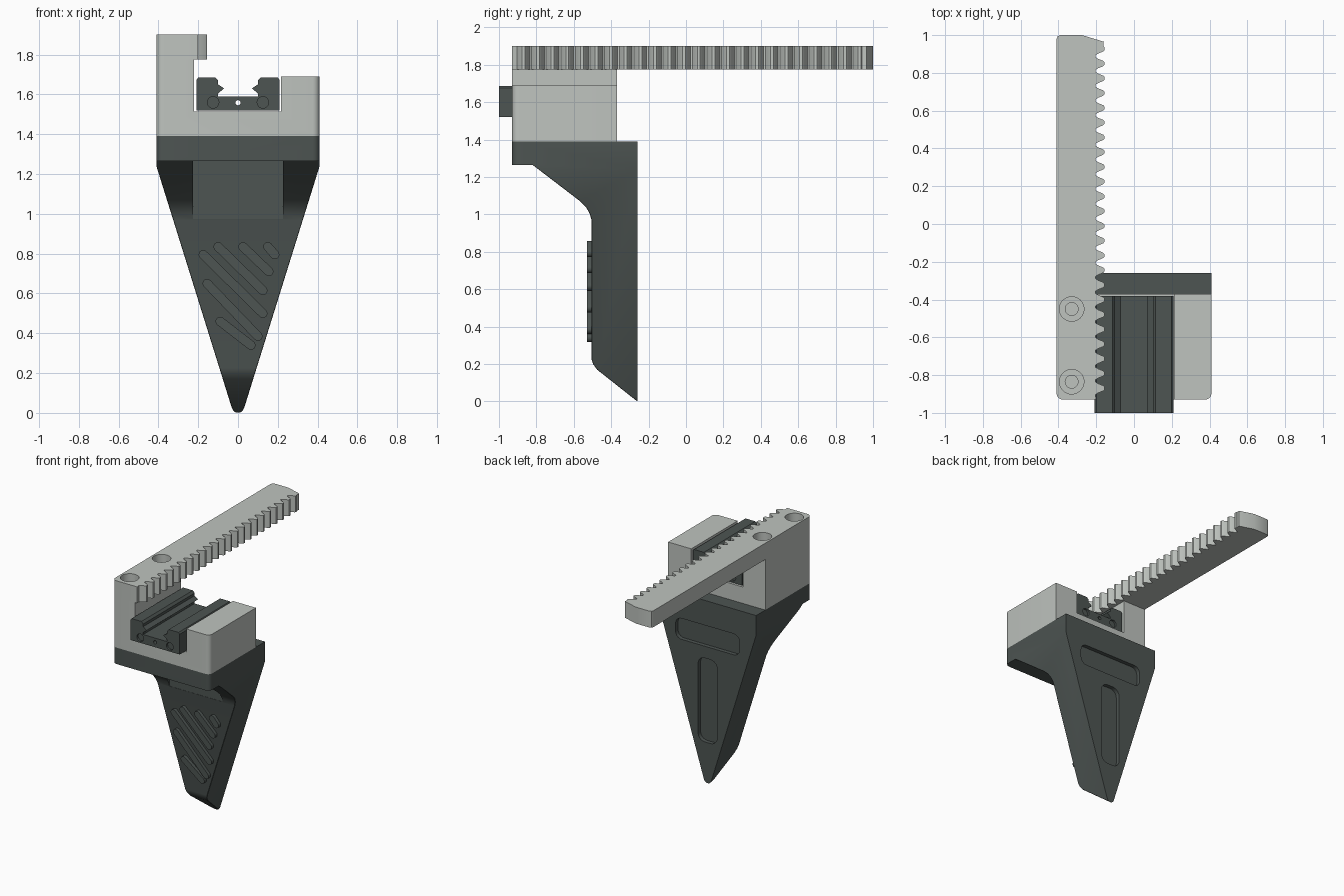
import bpy, bmesh, math
from mathutils import Vector

if "Cube" in bpy.data.objects:
    bpy.data.objects.remove(bpy.data.objects["Cube"])


def material(name, rgb):
    m = bpy.data.materials.new(name)
    m.diffuse_color = (*rgb, 1)
    m.use_nodes = True
    m.node_tree.nodes["Principled BSDF"].inputs["Base Color"].default_value = m.diffuse_color
    return m


LIGHT = material("light_grey", (0.52, 0.55, 0.52))
DARK = material("dark_grey", (0.075, 0.09, 0.085))


def prism(name, pts, axis, a, b, mat=None):
    """Extrude a 2D outline along an axis from a to b."""
    put = {"x": lambda u, v, w: (w, u, v),
           "y": lambda u, v, w: (u, w, v),
           "z": lambda u, v, w: (u, v, w)}[axis]
    bm = bmesh.new()
    lo = [bm.verts.new(put(u, v, a)) for u, v in pts]
    hi = [bm.verts.new(put(u, v, b)) for u, v in pts]
    n = len(pts)
    bm.faces.new(lo)
    bm.faces.new(hi)
    for i in range(n):
        j = (i + 1) % n
        bm.faces.new((lo[i], lo[j], hi[j], hi[i]))
    bmesh.ops.recalc_face_normals(bm, faces=bm.faces)
    me = bpy.data.meshes.new(name)
    bm.to_mesh(me)
    bm.free()
    ob = bpy.data.objects.new(name, me)
    bpy.context.collection.objects.link(ob)
    if mat:
        me.materials.append(mat)
    return ob


def capsule(p, q, r, n=8):
    """Outline of a rounded slot from p to q."""
    p, q = Vector(p), Vector(q)
    d = (q - p)
    ang = math.atan2(d.y, d.x)
    out = []
    for c, s in ((q, -math.pi / 2), (p, math.pi / 2)):
        for i in range(n + 1):
            t = ang + s + math.pi * i / n
            out.append((c.x + r * math.cos(t), c.y + r * math.sin(t)))
    return out


def circle(c, r, n=32):
    return [(c[0] + r * math.cos(2 * math.pi * i / n),
             c[1] + r * math.sin(2 * math.pi * i / n)) for i in range(n)]


def rounded(x0, x1, y0, y1, r, n=5):
    out = []
    for cx, cy, s in ((x1 - r, y1 - r, 0), (x0 + r, y1 - r, 1),
                      (x0 + r, y0 + r, 2), (x1 - r, y0 + r, 3)):
        for i in range(n + 1):
            t = math.pi / 2 * (s + i / n)
            out.append((cx + r * math.cos(t), cy + r * math.sin(t)))
    return out


def boolean(ob, cutter, op="DIFFERENCE"):
    m = ob.modifiers.new("cut", "BOOLEAN")
    m.operation, m.object, m.solver = op, cutter, "EXACT"
    bpy.context.view_layer.objects.active = ob
    bpy.ops.object.modifier_apply(modifier=m.name)
    bpy.data.objects.remove(cutter)


def bevel_where(ob, test, width, segments):
    """Bevel only the edges whose end points satisfy the test."""
    bm = bmesh.new()
    bm.from_mesh(ob.data)
    bmesh.ops.remove_doubles(bm, verts=bm.verts, dist=1e-5)
    edges = [e for e in bm.edges if len(e.link_faces) == 2
             and e.calc_face_angle() > math.radians(50)
             and test(e.verts[0].co, e.verts[1].co)]
    bmesh.ops.bevel(bm, geom=edges, offset=width, segments=segments,
                    profile=0.5, affect="EDGES", clamp_overlap=True)
    bm.to_mesh(ob.data)
    bm.free()


def front_corner(a, b):
    return all(abs(p.y + 0.93) < 1e-3 and abs(abs(p.x) - 0.41) < 1e-3 for p in (a, b)) \
        and abs(a.z - b.z) > 0.05


# Finger: side profile trimmed by the tapering front silhouette
side = [(-0.93, 1.39), (-0.93, 1.265), (-0.82, 1.265), (-0.565, 1.07), (-0.535, 1.04),
        (-0.515, 1.005), (-0.505, 0.97), (-0.505, 0.225), (-0.497, 0.2), (-0.475, 0.17),
        (-0.26, 0.0), (-0.26, 1.39)]
finger = prism("finger", side, "x", -0.41, 0.41, DARK)
half = [(0.012, 0.002), (0.024, 0.012), (0.032, 0.028), (0.41, 1.24), (0.411, 1.5)]
taper = prism("taper", half + [(-x, z) for x, z in reversed(half)], "y", -1.2, 0.2)
boolean(finger, taper, "INTERSECT")
bevel_where(finger, lambda a, b: max(a.z, b.z) < 1.266 and max(a.y, b.y) < -0.2
            and min(a.y, b.y) < -0.27 and min(a.y, b.y) > -0.83
            and abs(a.z - b.z) > 1e-3, 0.013, 1)
bevel_where(finger, front_corner, 0.035, 5)
# Open centre between the two gussets
boolean(finger, prism("gap", [(-0.225, 0.975), (0.225, 0.975), (0.225, 1.265), (-0.225, 1.265)],
                      "y", -1.1, -0.505))
# Shallow pockets on the back
boolean(finger, prism("pocket_low", rounded(-0.08, 0.08, 0.31, 0.95, 0.055), "y", -0.29, -0.2))
boolean(finger, prism("pocket_high", rounded(-0.27, 0.27, 1.04, 1.2, 0.05), "y", -0.29, -0.2))

# Diagonal grip ridges on the pad
ridges = [((0.15, 0.835), (0.185, 0.795)), ((0.025, 0.835), (0.155, 0.71)),
          ((-0.1, 0.835), (0.125, 0.615)), ((-0.175, 0.795), (0.125, 0.5)),
          ((-0.155, 0.65), (0.1, 0.385)), ((-0.09, 0.46), (0.065, 0.34))]
for i, (p, q) in enumerate(ridges):
    prism(f"grip_ridge_{i + 1}", capsule(p, q, 0.023), "y", -0.53, -0.495, DARK)

# U-shaped carriage with one tall wall
carriage = prism("carriage", [(-0.41, 1.39), (0.41, 1.39), (0.41, 1.69), (0.215, 1.69),
                              (0.215, 1.515), (-0.22, 1.515), (-0.22, 1.775), (-0.41, 1.775)],
                 "y", -0.93, -0.37, LIGHT)
bevel_where(carriage, front_corner, 0.035, 5)

# Toothed rack
N, y0, y1 = 24, -0.91, 0.965
pitch = (y1 - y0) / N
outline = [(-0.41, 0.98), (-0.41, -0.93), (-0.2, -0.93)]
for i in range(N):
    y = y0 + i * pitch
    outline += [(-0.205, y + 0.08 * pitch), (-0.19, y + 0.2 * pitch), (-0.163, y + 0.34 * pitch),
                (-0.157, y + 0.42 * pitch), (-0.157, y + 0.62 * pitch),
                (-0.163, y + 0.7 * pitch), (-0.19, y + 0.84 * pitch), (-0.205, y + 0.96 * pitch)]
outline = outline[:-2] + [(-0.16, 0.965), (-0.275, 1.0), (-0.39, 1.0), (-0.404, 0.994)]
rack = prism("rack", outline, "z", 1.775, 1.9, LIGHT)
bevel_where(rack, lambda a, b: front_corner(a, b) and a.x < -0.4, 0.035, 5)
# Counterbored screw holes through the rack into the wall
for y in (-0.45, -0.835):
    boolean(rack, prism("bore", circle((-0.33, y), 0.065), "z", 1.82, 2.0))
    boolean(rack, prism("hole", circle((-0.33, y), 0.034), "z", 1.7, 2.0))
    boolean(carriage, prism("hole", circle((-0.33, y), 0.034), "z", 1.6, 1.9))

# Slide block seated in the channel
h = [(0.208, 1.52), (0.208, 1.675), (0.198, 1.686), (0.115, 1.686), (0.1, 1.67), (0.1, 1.65),
     (0.07, 1.63), (0.1, 1.605), (0.1, 1.59)]
slide = prism("slide_block", h + [(-x, z) for x, z in reversed(h)], "y", -1.0, -0.38, DARK)
boolean(slide, prism("through", circle((0, 1.558), 0.013, 16), "y", -1.2, 0))
for x in (-0.125, 0.125):
    for a, b in ((-1.1, -0.985), (-0.395, -0.3)):
        boolean(slide, prism("recess", circle((x, 1.56), 0.029, 16), "y", a, b))

# Smooth the rounded areas, keep hard edges
for ob in bpy.context.scene.objects:
    bpy.ops.object.select_all(action="DESELECT")
    ob.select_set(True)
    bpy.context.view_layer.objects.active = ob
    bpy.ops.object.shade_smooth_by_angle(angle=math.radians(25))
